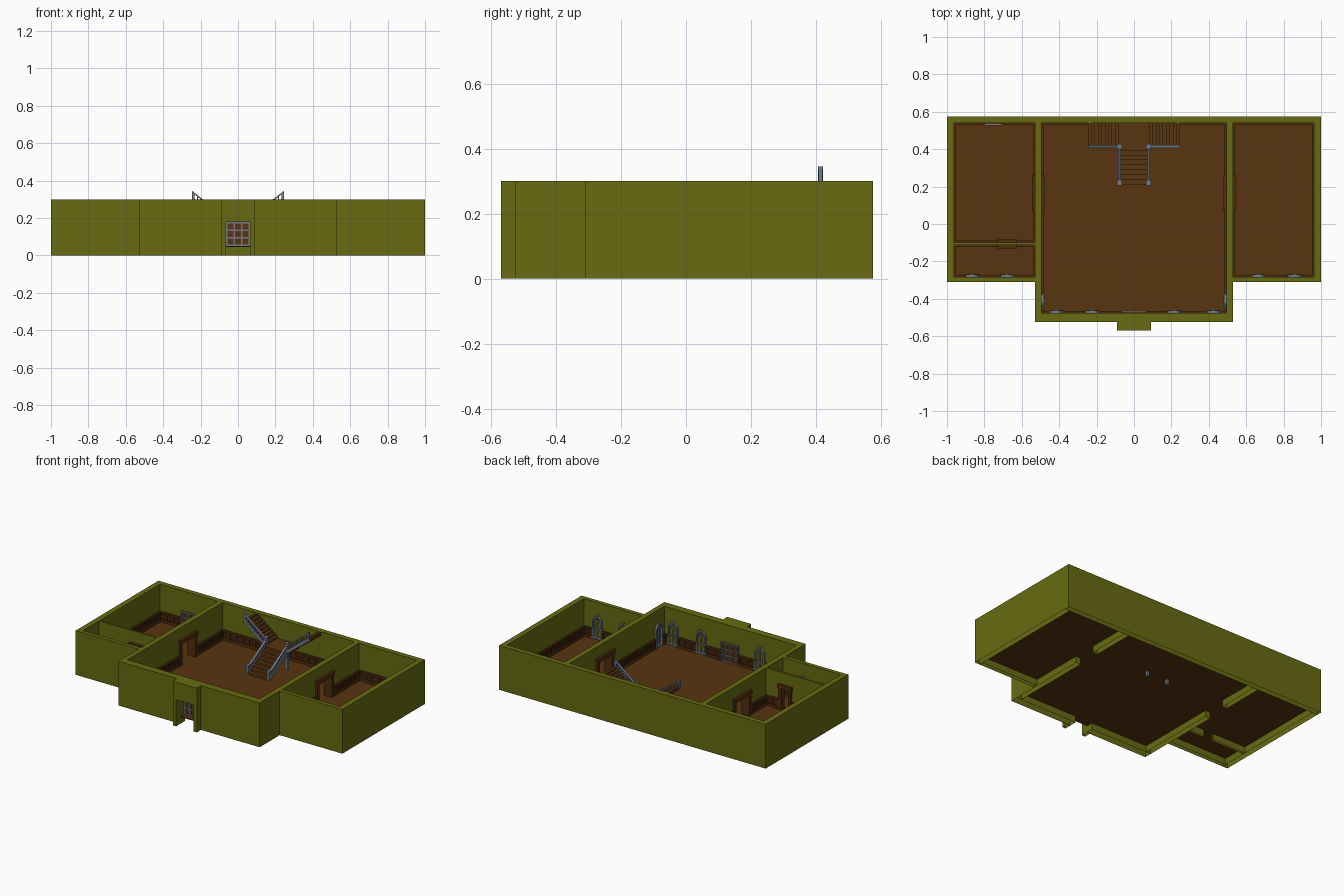
import bpy, bmesh, math
from mathutils import Matrix, Vector

if "Cube" in bpy.data.objects:
    bpy.data.objects.remove(bpy.data.objects["Cube"])

FL, TOP = 0.05, 0.30          # floor level, wall top


def mat(name, rgb):
    m = bpy.data.materials.new(name)
    m.diffuse_color = (*rgb, 1)
    m.use_nodes = True
    m.node_tree.nodes["Principled BSDF"].inputs["Base Color"].default_value = m.diffuse_color
    return m


GREEN = mat("olive_plaster", (0.135, 0.148, 0.005))
FLOOR = mat("floor_brown", (0.098, 0.035, 0.005))
WOOD = mat("trim_brown", (0.082, 0.027, 0.005))
DARK = mat("dark_panel", (0.045, 0.015, 0.004))
GREY = mat("blue_grey", (0.17, 0.20, 0.25))


def frame(x, y, deg=0):
    """Local frame on a wall: u along the wall, w into the room, z up."""
    return Matrix.Translation((x, y, 0)) @ Matrix.Rotation(math.radians(deg), 4, 'Z')


def prism(bm, pts, w0, w1, M=Matrix()):
    """Extrude a (u, z) profile from w0 to w1."""
    a = [bm.verts.new(M @ Vector((u, w0, z))) for u, z in pts]
    b = [bm.verts.new(M @ Vector((u, w1, z))) for u, z in pts]
    n = len(pts)
    fs = [bm.faces.new(a), bm.faces.new(b[::-1])]
    fs += [bm.faces.new((a[i], b[i], b[(i + 1) % n], a[(i + 1) % n])) for i in range(n)]
    bmesh.ops.recalc_face_normals(bm, faces=fs)
    return fs


def box(bm, u0, u1, w0, w1, z0, z1, M=Matrix()):
    return prism(bm, [(u0, z0), (u1, z0), (u1, z1), (u0, z1)], w0, w1, M)


def finish(bm, name, material):
    me = bpy.data.meshes.new(name)
    bm.to_mesh(me)
    bm.free()
    me.materials.append(material)
    ob = bpy.data.objects.new(name, me)
    bpy.context.collection.objects.link(ob)
    return ob


# ---- walls: boxes open underneath, split at the doorways
bm = bmesh.new()


def wall(x0, x1, y0, y1, z0=0.0):
    fs = box(bm, x0, x1, y0, y1, z0, TOP)
    if z0 == 0:
        bmesh.ops.delete(bm, geom=[f for f in fs if f.normal.z < -0.9], context='FACES_ONLY')


wall(-1, 1, 0.54, 0.575)
for s in (-1, 1):
    def side(a, b, y0, y1, z0=0.0):
        wall(min(s * a, s * b), max(s * a, s * b), y0, y1, z0)
    side(0.963, 1, -0.31, 0.54)
    side(0.53, 0.963, -0.31, -0.283)
    side(0.495, 0.53, -0.475, 0.085)
    side(0.495, 0.53, 0.245, 0.54)
    side(0.495, 0.53, 0.085, 0.245, 0.21)
    side(0.065, 0.53, -0.525, -0.475)
    side(0.065, 0.09, -0.57, -0.525)          # porch jamb
wall(-0.065, 0.065, -0.57, -0.475, 0.18)
wall(-0.963, -0.715, -0.113, -0.10)
wall(-0.64, -0.53, -0.113, -0.10)
wall(-0.715, -0.64, -0.113, -0.10, 0.21)
finish(bm, "walls", GREEN)

# ---- floor
bm = bmesh.new()
for x0, x1, y0 in ((-0.996, -0.526, -0.306), (-0.526, 0.526, -0.521), (0.526, 0.996, -0.306)):
    box(bm, x0, x1, y0, 0.571, FL - 0.006, FL)
finish(bm, "floor", FLOOR)

# ---- windows and wainscot data: frame, half lengths, gaps
PI_W = 0.037
front_u = (-0.415, -0.225, 0.215, 0.425)
left_u, right_u = (-0.865, -0.678), (0.665, 0.86)


def gaps(us, h):
    return [(u - h, u + h) for u in us]


DOOR = [(0.07, 0.26)]
NEG = [(-0.26, -0.07)]
runs = [
    # central room
    (frame(0, -0.475), -0.495, 0.495, gaps(front_u, PI_W) + [(-0.07, 0.07)]),
    (frame(0, 0.54, 180), -0.495, 0.495, []),
    (frame(-0.495, 0, -90), -0.54, 0.475, NEG + [(0.373, 0.447)]),
    (frame(0.495, 0, 90), -0.475, 0.54, DOOR + [(-0.447, -0.373)]),
    # right room
    (frame(0, -0.283), 0.53, 0.963, gaps(right_u, PI_W)),
    (frame(0, 0.54, 180), -0.963, -0.53, []),
    (frame(0.53, 0, -90), -0.54, 0.283, NEG),
    (frame(0.963, 0, 90), -0.283, 0.54, []),
    # left rooms
    (frame(0, -0.283), -0.963, -0.53, gaps(left_u, PI_W)),
    (frame(0, 0.54, 180), 0.53, 0.963, [(0.70, 0.805)]),
    (frame(-0.53, 0, 90), -0.283, 0.54, DOOR),
    (frame(-0.963, 0, -90), -0.54, 0.283, []),
    (frame(0, -0.10), -0.963, -0.53, [(-0.73, -0.625)]),
    (frame(0, -0.113, 180), 0.53, 0.963, [(0.625, 0.73)]),
]

# ---- wainscot: dark panels, with rails and posts over them
bm, bp = bmesh.new(), bmesh.new()
for M, a, b, gp in runs:
    edges = [a] + [v for g in sorted(gp) for v in g] + [b]
    for u0, u1 in zip(edges[::2], edges[1::2]):
        if u1 - u0 < 0.012:
            continue
        box(bp, u0, u1, 0, 0.004, FL, 0.118, M)
        box(bm, u0, u1, 0, 0.010, FL, 0.068, M)
        box(bm, u0, u1, 0, 0.011, 0.108, 0.12, M)
        n = max(1, round((u1 - u0) / 0.05))
        for i in range(n + 1):
            c = u0 + 0.005 + (u1 - u0 - 0.01) * i / n
            box(bm, c - 0.005, c + 0.005, 0, 0.009, FL, 0.11, M)
finish(bp, "wainscot_panels", DARK)
finish(bm, "wainscot_trim", WOOD)

# ---- interior door frames
bm = bmesh.new()
for M, h, d in ((frame(0.5125, 0.165, 90), 0.08, 0.034), (frame(-0.5125, 0.165, 90), 0.08, 0.034),
                (frame(-0.6775, -0.1065), 0.0375, 0.024)):
    for s in (-1, 1):
        u = sorted((s * (h - 0.012), s * (h + 0.01)))
        box(bm, u[0], u[1], -d + 0.004, d - 0.004, FL, 0.2, M)
    box(bm, -h - 0.015, h + 0.015, -d, d, 0.195, 0.222, M)
finish(bm, "door_frames", WOOD)


# ---- arched windows on the inner faces of the front walls
def window(bm, M):
    r, t, z0, zs = 0.035, 0.009, 0.065, 0.175
    arc = [math.pi * i / 10 for i in range(11)]
    out = [(r, z0)] + [(r * math.cos(a), zs + r * math.sin(a)) for a in arc] + [(-r, z0)]
    q = r - t
    inn = [(q, z0)] + [(q * math.cos(a), zs + q * math.sin(a)) for a in arc] + [(-q, z0)]
    for i in range(len(out) - 1):
        prism(bm, [out[i], out[i + 1], inn[i + 1], inn[i]], 0, 0.012, M)
    box(bm, -r - 0.004, r + 0.004, 0, 0.016, z0 - 0.008, z0 + 0.004, M)     # sill
    box(bm, -0.003, 0.003, 0, 0.008, z0, zs + q, M)
    for z in (0.12, zs):
        box(bm, -q, q, 0, 0.008, z - 0.003, z + 0.003, M)
    prism(bm, [(-0.005, zs + q), (0.005, zs + q), (0.008, zs + r + 0.006), (-0.008, zs + r + 0.006)], 0, 0.016, M)


bm = bmesh.new()
for u in front_u:
    window(bm, frame(u, -0.475))
for u in left_u + right_u:
    window(bm, frame(u, -0.283))
window(bm, frame(-0.495, -0.41, -90))
window(bm, frame(0.495, -0.41, 90))
finish(bm, "arched_windows", GREY)

# ---- panelled doors with grey lattice: front entrance and left back wall
bl, bd = bmesh.new(), bmesh.new()
for M, h, z1 in ((frame(0, -0.475), 0.063, 0.18), (frame(-0.7525, 0.54, 180), 0.048, 0.165)):
    box(bd, -h, h, -0.006, 0.006, FL, z1, M)
    for i in range(4):
        c = -h + 0.004 + (2 * h - 0.008) * i / 3
        box(bl, c - 0.004, c + 0.004, -0.011, 0.014, FL, z1, M)
        z = FL + 0.004 + (z1 - FL - 0.008) * i / 3
        box(bl, -h, h, -0.010, 0.013, z - 0.004, z + 0.004, M)
finish(bd, "lattice_door_panels", FLOOR)
finish(bl, "door_lattice", GREY)

# ---- staircase: central flight, landing, two side flights
bs, br = bmesh.new(), bmesh.new()


def flight(M, length, z0, z1, half, n, rails):
    dz, du = (z1 - z0) / n, length / n
    pts = [(0, z0)]
    for i in range(n):
        pts += [(i * du, z0 + (i + 1) * dz), ((i + 1) * du, z0 + (i + 1) * dz)]
    pts += [(length, z1 - 0.025), (du, z0)]
    prism(bs, pts, -half, half, M)
    for w in rails:
        def bar(lo, hi, t):
            prism(br, [(0, z0 + lo), (length, z1 + lo), (length, z1 + hi), (0, z0 + hi)], w - t, w + t, M)
        bar(-0.014, 0.012, 0.006)
        bar(0.036, 0.045, 0.008)
        for i in range(n):
            u = (i + 0.5) * du
            z = z0 + (i + 0.5) * dz
            box(br, u - 0.003, u + 0.003, w - 0.003, w + 0.003, z, z + 0.04, M)


flight(frame(0, 0.21, 90), 0.21, FL, 0.17, 0.08, 8, (-0.078, 0.078))
flight(frame(0.08, 0.48), 0.165, 0.17, TOP, 0.06, 9, (-0.066,))
flight(frame(-0.08, 0.48, 180), 0.165, 0.17, TOP, 0.06, 9, (0.066,))
box(bs, -0.08, 0.08, 0.42, 0.54, 0.145, 0.17)
finish(bs, "staircase", FLOOR)

# ---- newel posts, with caps
for x in (-0.078, 0.078):
    for y, z0, z1 in ((0.22, 0.012, 0.115), (0.414, FL, 0.23)):
        box(br, x - 0.009, x + 0.009, y - 0.009, y + 0.009, z0, z1)
        box(br, x - 0.013, x + 0.013, y - 0.013, y + 0.013, z1 - 0.008, z1)
for x in (-0.241, 0.241):
    box(br, x - 0.006, x + 0.006, 0.408, 0.42, 0.28, 0.338)
finish(br, "stair_railings", GREY)
